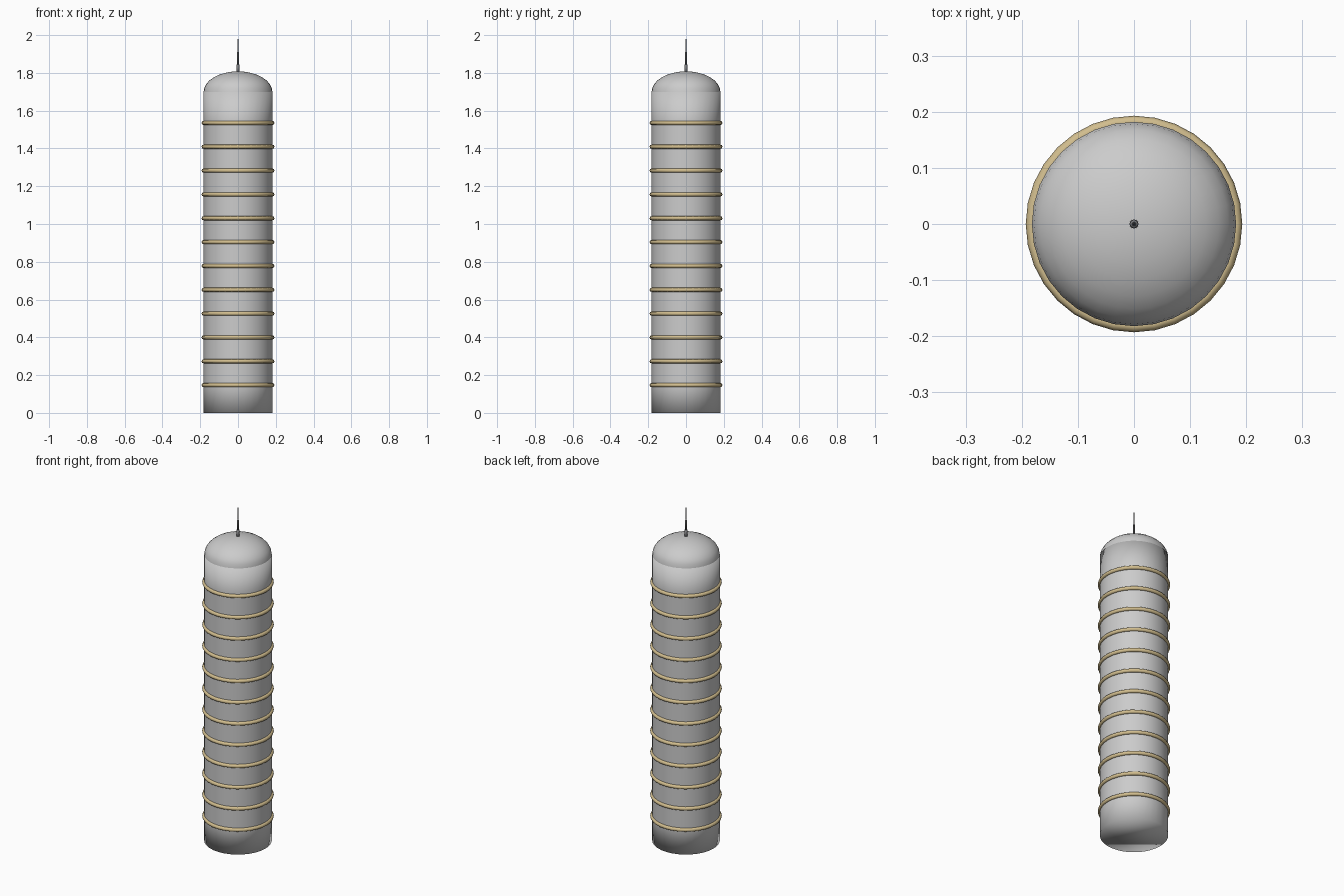
import bpy, bmesh, math

if "Cube" in bpy.data.objects:
    bpy.data.objects.remove(bpy.data.objects["Cube"])

SIDES = 32
RADIUS = 0.182
RING_Z = [0.147 + 0.1262 * i for i in range(12)]


def material(name, rgb):
    m = bpy.data.materials.new(name)
    m.diffuse_color = (*rgb, 1.0)
    m.use_nodes = True
    m.node_tree.nodes["Principled BSDF"].inputs["Base Color"].default_value = m.diffuse_color
    return m


GREY = material("light grey", (0.60, 0.60, 0.60))
GOLD = material("pale gold", (0.64, 0.51, 0.27))
DARK = material("dark grey", (0.20, 0.20, 0.21))


def lathe(name, profile, sides, mat, cap_bottom=False, cap_top=False):
    """Revolve (radius, height) points about z; radius 0 makes a pole."""
    bm = bmesh.new()
    rows = []
    for r, z in profile:
        if r == 0:
            rows.append([bm.verts.new((0, 0, z))])
        else:
            rows.append([bm.verts.new((r * math.cos(math.tau * i / sides),
                                       r * math.sin(math.tau * i / sides), z))
                         for i in range(sides)])
    for a, b in zip(rows, rows[1:]):
        for i in range(sides):
            j = (i + 1) % sides
            if len(b) == 1:
                bm.faces.new((a[i], a[j], b[0]))
            else:
                bm.faces.new((a[i], a[j], b[j], b[i]))
    if cap_bottom:
        bm.faces.new(rows[0][::-1])
    if cap_top:
        bm.faces.new(rows[-1])
    for f in bm.faces:
        f.smooth = True
    mesh = bpy.data.meshes.new(name)
    bm.to_mesh(mesh)
    bm.free()
    mesh.materials.append(mat)
    obj = bpy.data.objects.new(name, mesh)
    bpy.context.collection.objects.link(obj)
    return obj


# Tower shaft, with an edge loop at each ring
lathe("shaft", [(RADIUS, z) for z in [0] + RING_Z + [1.70]], SIDES, GREY, True, True)

# Flattened dome roof
dome = [(RADIUS * math.cos(math.pi / 2 * k / 8), 1.70 + 0.108 * math.sin(math.pi / 2 * k / 8))
        for k in range(8)] + [(0, 1.808)]
lathe("dome", dome, SIDES, GREY)

# Decorative rings around the shaft
for n, z in enumerate(RING_Z):
    bpy.ops.mesh.primitive_torus_add(major_radius=RADIUS, minor_radius=0.011,
                                     major_segments=SIDES, minor_segments=8,
                                     location=(0, 0, z))
    ring = bpy.context.object
    ring.name = f"ring_{n + 1}"
    ring.data.materials.append(GOLD)
    bpy.ops.object.shade_smooth()

# Stepped antenna
lathe("antenna_base", [(0.008, 1.80), (0.007, 1.845)], 12, DARK, True, True)
lathe("antenna_mast", [(0.0045, 1.84), (0.004, 1.91)], 12, DARK, True, True)
lathe("antenna_tip", [(0.0025, 1.905), (0.001, 2.0)], 8, DARK, True, True)
